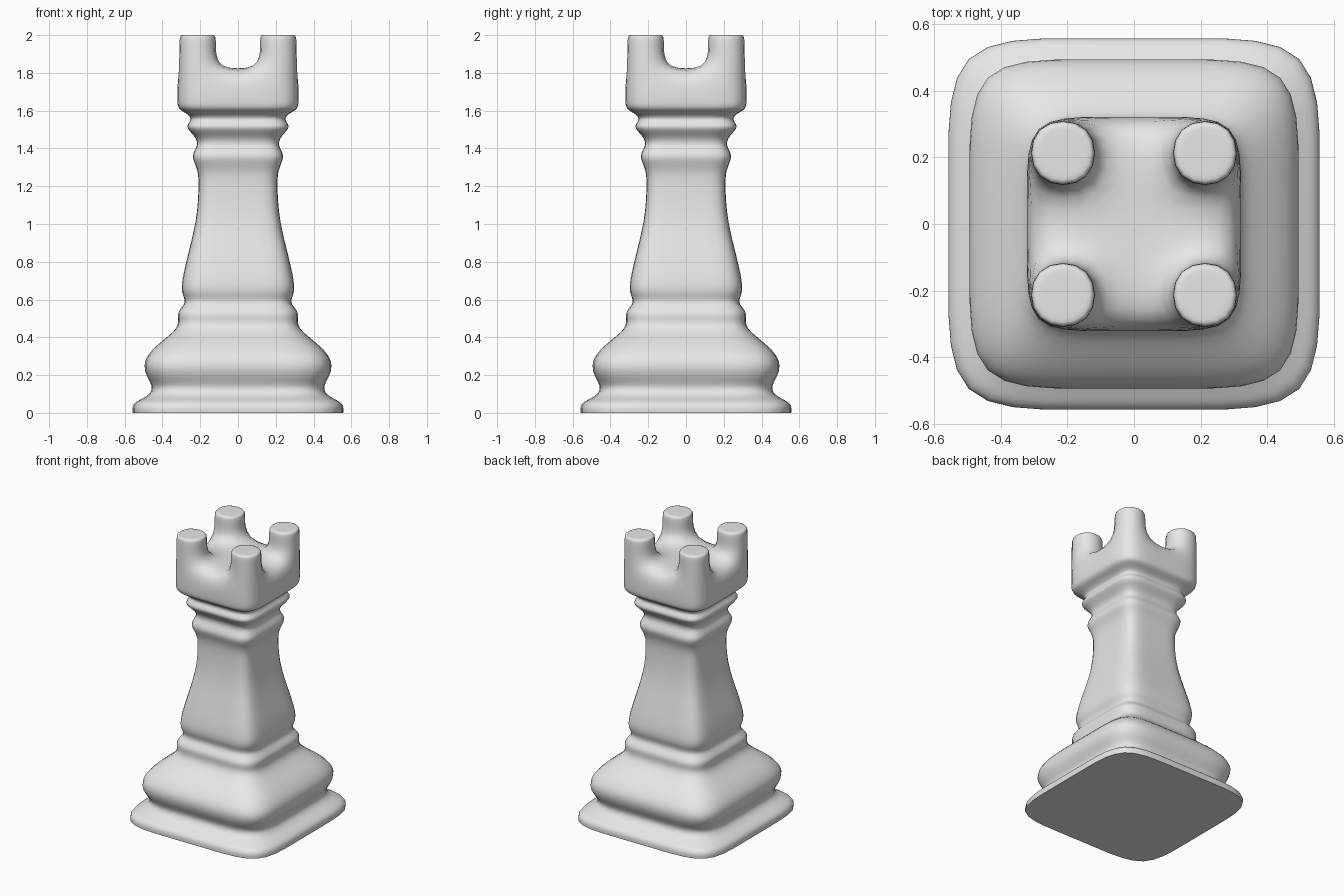
import bpy
import bmesh
from mathutils import Vector

cube = bpy.data.objects.get("Cube")
if cube:
    bpy.data.objects.remove(cube, do_unlink=True)

# Single plain grey
grey = bpy.data.materials.new("plain grey")
grey.use_nodes = True
colour = (0.8, 0.8, 0.8, 1)
grey.diffuse_color = colour
grey.node_tree.nodes["Principled BSDF"].inputs["Base Color"].default_value = colour

# Control profile of the square tower: (half width, height)
PROFILE = [
    (0.557, 0.0), (0.562, 0.055), (0.475, 0.085), (0.445, 0.135),
    (0.485, 0.19), (0.505, 0.27), (0.445, 0.35), (0.335, 0.43),
    (0.31, 0.48), (0.325, 0.535), (0.278, 0.575), (0.286, 0.615),
    (0.306, 0.66), (0.27, 0.82), (0.218, 1.02), (0.208, 1.18),
    (0.208, 1.29), (0.254, 1.36), (0.208, 1.415), (0.225, 1.465),
    (0.285, 1.515), (0.238, 1.553), (0.272, 1.588), (0.32, 1.607),
    (0.322, 1.66), (0.32, 1.82),
]
# Four grid lines per side, a third of the way in from each corner
STEPS = (-1, -1 / 3, 1 / 3, 1)
BORDER = ([(i, 0) for i in range(3)] + [(3, j) for j in range(3)]
          + [(i, 3) for i in (3, 2, 1)] + [(0, j) for j in (3, 2, 1)])

bm = bmesh.new()


def ring(half, z):
    return {(i, j): bm.verts.new((STEPS[i] * half, STEPS[j] * half, z))
            for i, j in BORDER}


def cap(verts, half, z, flip):
    """Close a ring with a three by three grid and return its cells."""
    for i in (1, 2):
        for j in (1, 2):
            verts[i, j] = bm.verts.new((STEPS[i] * half, STEPS[j] * half, z))
    cells = {}
    for i in range(3):
        for j in range(3):
            quad = [verts[i, j], verts[i + 1, j],
                    verts[i + 1, j + 1], verts[i, j + 1]]
            cells[i, j] = bm.faces.new(quad[::-1] if flip else quad)
    return cells


# Moulded body
rings = [ring(*p) for p in PROFILE]
for low, high in zip(rings, rings[1:]):
    for a, b in zip(BORDER, BORDER[1:] + BORDER[:1]):
        bm.faces.new((low[a], low[b], high[b], high[a]))
cap(rings[0], *PROFILE[0], True)
top_cells = cap(rings[-1], *PROFILE[-1], False)

# Sharp edge around the flat underside
crease = bm.edges.layers.float.new("crease_edge")
for a, b in zip(BORDER, BORDER[1:] + BORDER[:1]):
    bm.edges.get((rings[0][a], rings[0][b]))[crease] = 1.0


def extrude(face, z, scale):
    """Pull a face up to a height, scaling it about its own centre."""
    result = bmesh.ops.extrude_face_region(bm, geom=[face])
    new = next(g for g in result["geom"] if isinstance(g, bmesh.types.BMFace))
    if face.is_valid:
        bmesh.ops.delete(bm, geom=[face], context='FACES_ONLY')
    centre = new.calc_center_median()
    for v in new.verts:
        v.co = centre + (v.co - centre) * scale
        v.co.z = z
    return new


# Corner battlements
for key in ((0, 0), (2, 0), (2, 2), (0, 2)):
    post = top_cells[key]
    for z, scale in ((1.95, 0.99), (2.001, 0.98), (2.001, 0.8)):
        post = extrude(post, z, scale)

bmesh.ops.recalc_face_normals(bm, faces=bm.faces)
mesh = bpy.data.meshes.new("tower_piece")
bm.to_mesh(mesh)
bm.free()
mesh.materials.append(grey)
tower = bpy.data.objects.new("tower_piece", mesh)
bpy.context.collection.objects.link(tower)

# Round the cage and shade it smoothly
bpy.ops.object.select_all(action='DESELECT')
tower.select_set(True)
bpy.context.view_layer.objects.active = tower
subdivision = tower.modifiers.new("rounding", 'SUBSURF')
subdivision.levels = subdivision.render_levels = 2
bpy.ops.object.modifier_apply(modifier=subdivision.name)
bpy.ops.object.shade_smooth_by_angle(angle=1.0)
